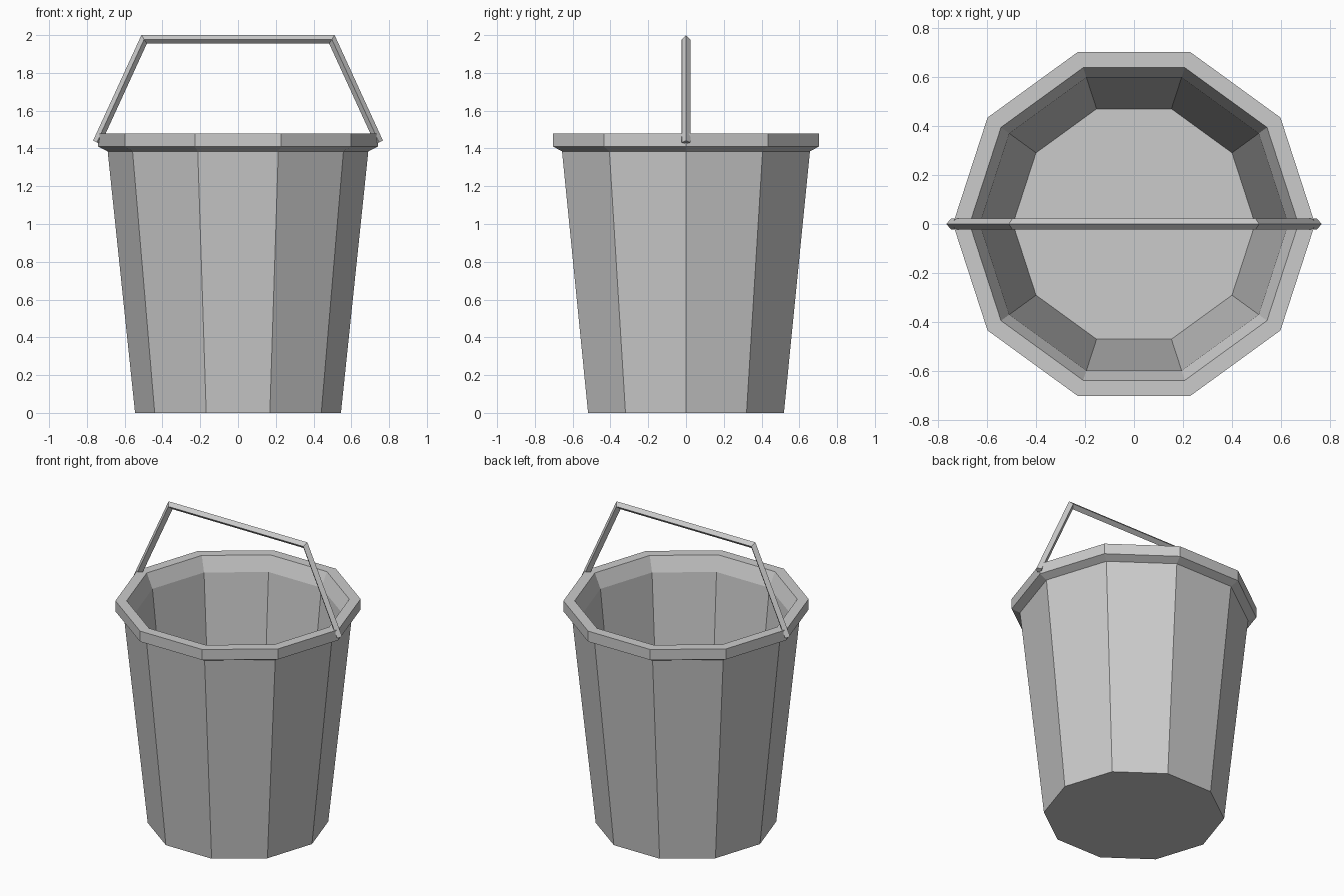
import bpy, bmesh
from math import cos, sin, tau
from mathutils import Vector

default = bpy.data.objects.get("Cube")
if default:
    bpy.data.objects.remove(default, do_unlink=True)

SIDES = 10
GREY = (0.6, 0.6, 0.6, 1.0)

metal = bpy.data.materials.new("plain grey")
metal.use_nodes = True
metal.diffuse_color = GREY
metal.node_tree.nodes["Principled BSDF"].inputs["Base Color"].default_value = GREY


def loft(name, rings):
    """Bridge matching rings of points and cap both ends."""
    bm = bmesh.new()
    loops = [[bm.verts.new(p) for p in ring] for ring in rings]
    for a, b in zip(loops, loops[1:]):
        n = len(a)
        for i in range(n):
            j = (i + 1) % n
            bm.faces.new((a[i], a[j], b[j], b[i]))
    bm.faces.new(loops[0][::-1])
    bm.faces.new(loops[-1])
    bmesh.ops.recalc_face_normals(bm, faces=bm.faces)
    mesh = bpy.data.meshes.new(name)
    bm.to_mesh(mesh)
    bm.free()
    mesh.materials.append(metal)
    obj = bpy.data.objects.new(name, mesh)
    bpy.context.collection.objects.link(obj)
    return obj


def ring(radius, z):
    return [(radius * cos(tau * i / SIDES), radius * sin(tau * i / SIDES), z)
            for i in range(SIDES)]


# Bucket: outer wall, overhanging rim, inner wall down to the floor
profile = [(0.545, 0), (0.69, 1.385), (0.74, 1.41), (0.74, 1.48),
           (0.672, 1.48), (0.63, 1.385), (0.495, 0.06)]
loft("bucket", [ring(r, z) for r, z in profile])

# Handle: diamond-section bar with mitred corners
half = 0.0225
path = [Vector(p) for p in ((-0.747, 0, 1.432), (-0.497, 0, 1.9775),
                            (0.497, 0, 1.9775), (0.747, 0, 1.432))]
side = Vector((0, half, 0))
sections = []
for i, p in enumerate(path):
    before = (p - path[i - 1]).normalized() if i else None
    after = (path[i + 1] - p).normalized() if i + 1 < len(path) else None
    before, after = before or after, after or before
    along = (before + after).normalized()
    out = Vector((-along.z, 0, along.x)) * half / along.dot(after)
    sections.append([p + out, p + side, p - out, p - side])
loft("handle", sections)
